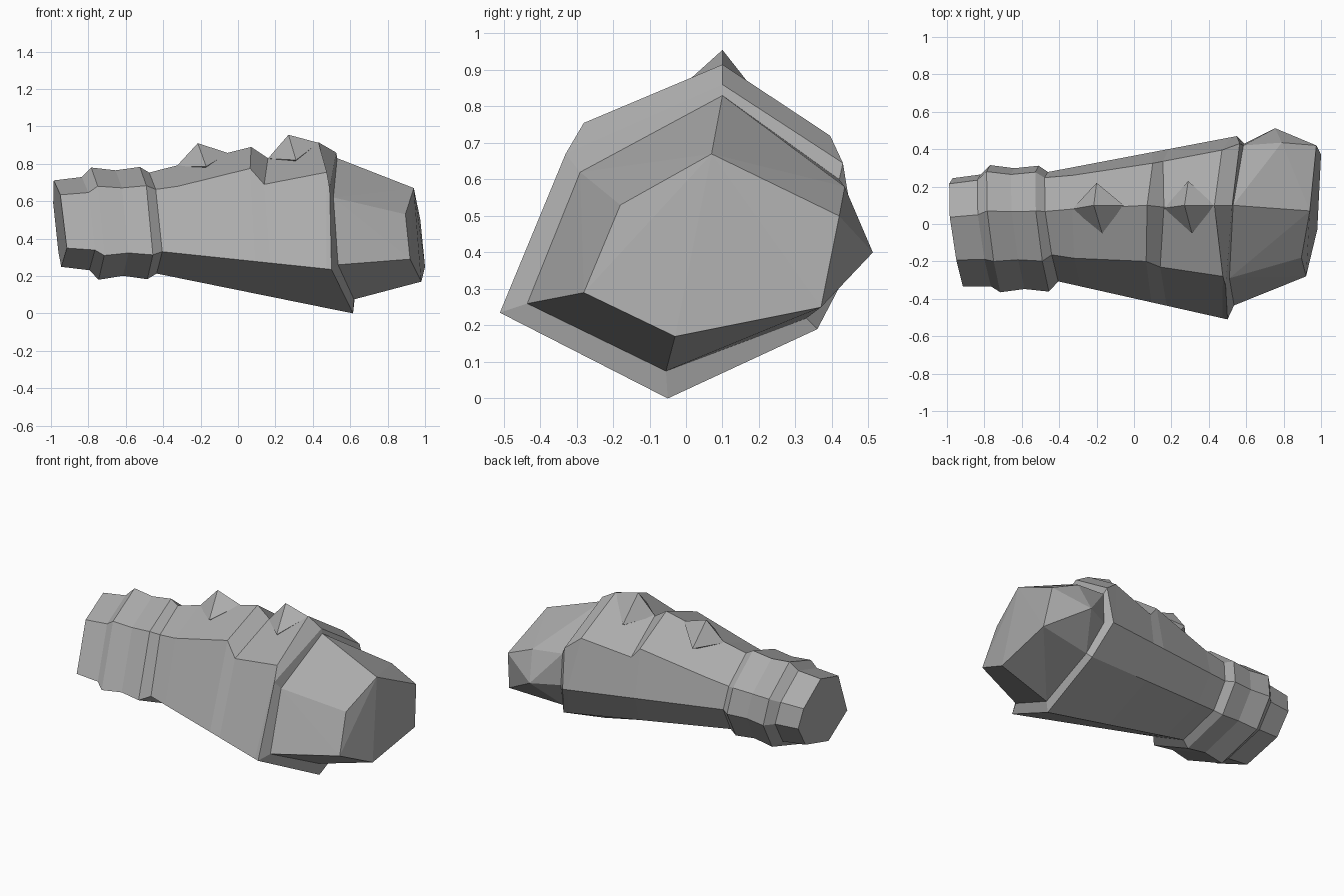
import bpy
import bmesh
from mathutils import Vector

cube = bpy.data.objects.get("Cube")
if cube:
    bpy.data.objects.remove(cube, do_unlink=True)

stone = bpy.data.materials.new("stone_grey")
stone.use_nodes = True
GREY = (0.41, 0.41, 0.41, 1)
stone.diffuse_color = GREY
stone.node_tree.nodes["Principled BSDF"].inputs["Base Color"].default_value = GREY


def finish(name, bm):
    bmesh.ops.recalc_face_normals(bm, faces=bm.faces[:])
    mesh = bpy.data.meshes.new(name)
    bm.to_mesh(mesh)
    bm.free()
    mesh.materials.append(stone)
    obj = bpy.data.objects.new(name, mesh)
    bpy.context.collection.objects.link(obj)
    return obj


def loft(name, rings):
    """Skin a row of seven-sided rings and close both ends."""
    bm = bmesh.new()
    rows = [[bm.verts.new(p) for p in r] for r in rings]
    n = len(rows[0])
    for a, b in zip(rows, rows[1:]):
        for i in range(n):
            j = (i + 1) % n
            bm.faces.new((a[i], a[j], b[j], b[i]))
    bm.faces.new(rows[0])
    bm.faces.new(rows[-1])
    return finish(name, bm)


def hull(name, points):
    bm = bmesh.new()
    for p in points:
        bm.verts.new(p)
    bmesh.ops.convex_hull(bm, input=bm.verts[:])
    return finish(name, bm)


# Ring order: top, front upper, front lower, bottom, back lower, back middle, back upper
SECTION = [(0, .09, .30), (.035, -.18, .20), (.07, -.345, -.17), (.04, -.07, -.30),
           (.025, .23, -.20), (.015, .335, -.02), (-.003, .30, .14)]


def ring(x, cy, cz, sy, sz):
    return [Vector((x + dx, cy + y * sy, cz + z * sz)) for dx, y, z in SECTION]


# Narrow end with its raised band
neck_rings = [
    ring(-.985, -.04, .48, .85, .77),
    ring(-.835, -.03, .48, .88, .83),
    ring(-.785, -.02, .48, 1.0, 1.0),
    ring(-.655, -.02, .483, .95, .94),
    ring(-.525, -.02, .483, .99, 1.0),
    ring(-.475, -.01, .483, .86, .90),
]
loft("neck", neck_rings)

# Flange at the wide end of the body, and the smaller ring inside it
flange = [Vector(p) for p in [
    (.525, .10, .86), (.49, -.33, .67), (.50, -.51, .235), (.615, -.05, 0),
    (.62, .36, .19), (.55, .47, .40), (.565, .43, .645)]]
lip = [Vector(p) for p in [
    (.53, .10, .83), (.51, -.29, .62), (.535, -.435, .26), (.62, -.055, .075),
    (.64, .33, .22), (.59, .43, .40), (.585, .42, .60)]]

# Body: upper edges step up and down, lower edges run straight to the flange
start = neck_rings[-1]
stations = [  # fraction along lower edges, top, front upper, back upper
    (.13, (-.33, .08, .79), (-.32, -.183, .68), (-.33, .26, .63)),
    (.55, (.07, .10, .89), (.065, -.20, .775), (.10, .325, .725)),
    (.64, (.16, .09, .83), (.14, -.23, .69), (.155, .335, .66)),
    (.97, (.43, .10, .915), (.475, -.28, .755), (.47, .395, .72)),
]
body_rings = [start]
for t, top, front, back in stations:
    low = [start[i].lerp(flange[i], t) for i in range(2, 6)]
    body_rings.append([Vector(top), Vector(front)] + low + [Vector(back)])
body_rings += [flange, lip]
loft("body", body_rings)

# Faceted end block, with a bulge on the back
end_face = [(.94, .07, .67), (.895, -.18, .53), (.92, -.28, .29),
            (.98, -.03, .17), (1.0, .37, .25), (.975, .42, .50)]
bulge = [(.755, .512, .40), (.79, .435, .58)]
hull("end_block", [tuple(p) for p in lip] + end_face + bulge)

# Two pointed bumps on the top ridge
bumps = {
    "rear_bump": [(-.215, .10, .91), (-.33, .08, .785), (-.055, .10, .858),
                  (-.17, -.05, .785), (-.20, .22, .765), (-.2, .09, .72)],
    "front_bump": [(.27, .10, .955), (.16, .085, .828), (.43, .10, .912),
                   (.31, -.05, .82), (.29, .23, .79), (.29, .09, .75)],
}
for bump_name, pts in bumps.items():
    hull(bump_name, pts)
